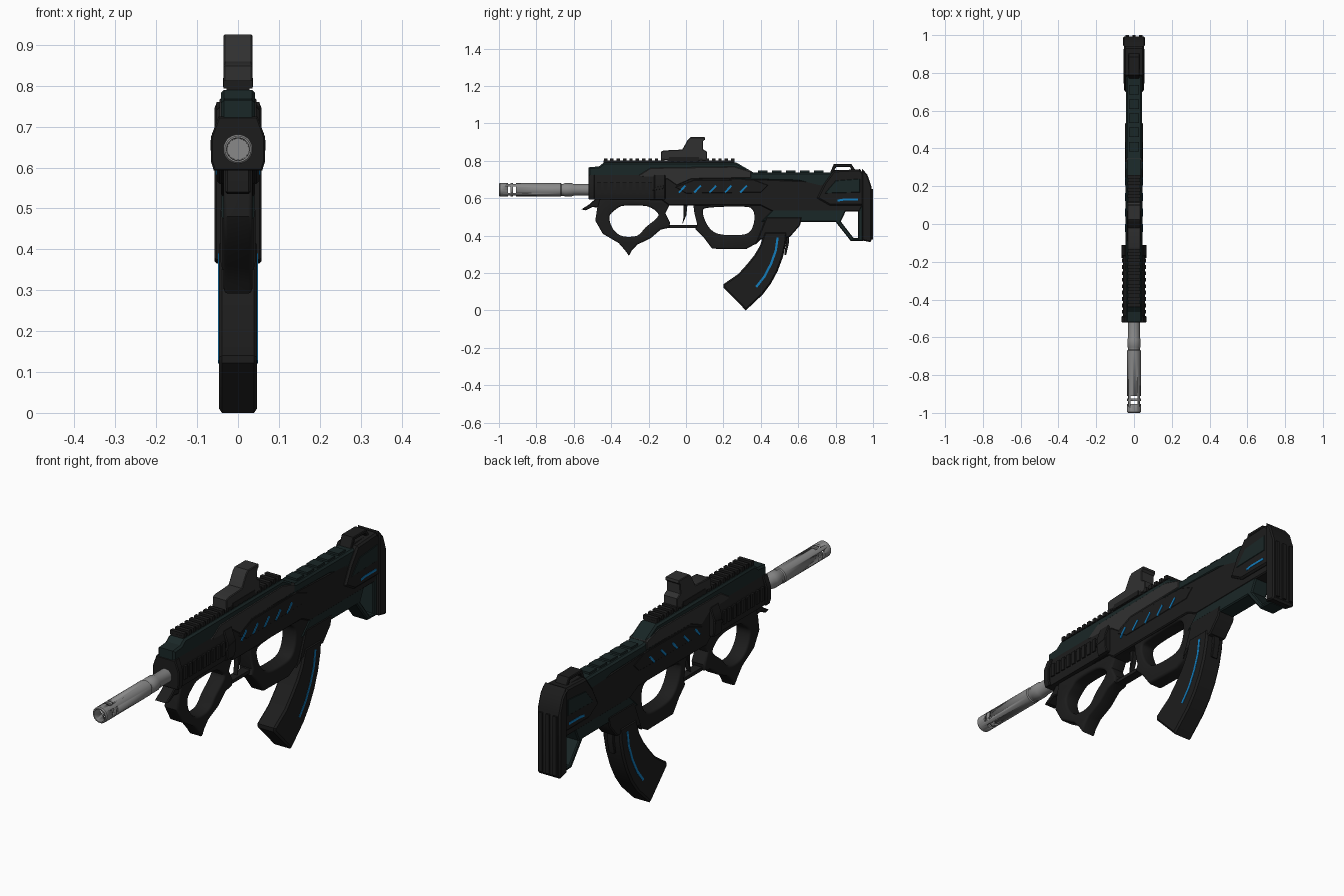
import bpy, bmesh, math
from mathutils import Matrix, Vector

SIDE = Matrix(((0, 0, 1, 0), (1, 0, 0, 0), (0, 1, 0, 0), (0, 0, 0, 1)))   # (y, z) profile, width on x
FRONT = Matrix(((1, 0, 0, 0), (0, 0, -1, 0), (0, 1, 0, 0), (0, 0, 0, 1)))  # (x, z) profile, depth on y


def material(name, r, g, b):
    m = bpy.data.materials.new(name)
    m.diffuse_color = (r, g, b, 1)
    return m


BLACK = material("black", 0.012, 0.012, 0.012)
TEAL = material("dark_teal", 0.010, 0.020, 0.020)
GREY = material("dark_grey", 0.030, 0.030, 0.030)
STEEL = material("steel", 0.25, 0.25, 0.25)
BLUE = material("blue", 0.006, 0.20, 0.50)


def add(name, bm, mat):
    bmesh.ops.remove_doubles(bm, verts=bm.verts, dist=0.0002)
    bmesh.ops.recalc_face_normals(bm, faces=bm.faces)
    me = bpy.data.meshes.new(name)
    bm.to_mesh(me)
    bm.free()
    ob = bpy.data.objects.new(name, me)
    bpy.context.collection.objects.link(ob)
    if mat:
        me.materials.append(mat)
    bpy.ops.object.select_all(action='DESELECT')
    ob.select_set(True)
    bpy.context.view_layer.objects.active = ob
    bpy.ops.object.shade_smooth_by_angle(angle=math.radians(32))
    return ob


def round_loop(pts, n=4):
    """Closed Catmull-Rom loop through the points."""
    p = [Vector(q) for q in pts]
    out = []
    for i in range(len(p)):
        a, b, c, d = (p[(i + k) % len(p)] for k in (-1, 0, 1, 2))
        for j in range(n):
            t = j / n
            out.append(0.5 * (2 * b + (c - a) * t + (2 * a - 5 * b + 4 * c - d) * t * t
                              + (3 * b - a - 3 * c + d) * t ** 3))
    return out


def plate(name, outline, hw, mat, bev=0.005, holes=(), res=0, frame=SIDE, shift=(0, 0, 0)):
    """Filled profile with holes, extruded both ways and chamfered."""
    cu = bpy.data.curves.new(name, 'CURVE')
    cu.dimensions, cu.fill_mode = '2D', 'BOTH'
    cu.extrude, cu.bevel_depth, cu.bevel_resolution, cu.offset = hw - bev, bev, res, -bev
    for loop in (outline, *holes):
        s = cu.splines.new('POLY')
        s.points.add(len(loop) - 1)
        for pt, q in zip(s.points, loop):
            pt.co = (q[0], q[1], 0, 1)
        s.use_cyclic_u = True
    tmp = bpy.data.objects.new(name + "_curve", cu)
    bpy.context.collection.objects.link(tmp)
    me = bpy.data.meshes.new_from_object(tmp.evaluated_get(bpy.context.evaluated_depsgraph_get()))
    bm = bmesh.new()
    bm.from_mesh(me)
    bm.transform(Matrix.Translation(shift) @ frame)
    bpy.data.objects.remove(tmp)
    return add(name, bm, mat)


def boxes(name, items, mat):
    """Boxes given as (centre, size), joined in one object."""
    bm = bmesh.new()
    for c, s in items:
        bmesh.ops.create_cube(bm, size=1, matrix=Matrix.Translation(c) @ Matrix.Diagonal((*s, 1)))
    return add(name, bm, mat)


def strip(name, path, w, hw, mat):
    """Thin band of width w along a side-view path, visible on both sides."""
    p = [Vector(q) for q in path]
    left, right = [], []
    for i, q in enumerate(p):
        d = (p[min(i + 1, len(p) - 1)] - p[max(i - 1, 0)]).normalized()
        n = Vector((-d.y, d.x)) * w / 2
        left.append(q + n)
        right.append(q - n)
    return plate(name, left + right[::-1], hw, mat, bev=0)


# Barrel: lathed tube with cross-cut muzzle ports
bm = bmesh.new()
prof = [(-0.85, 0), (-0.85, 0.026), (-1, 0.028), (-1, 0.032), (-0.995, 0.036), (-0.67, 0.036), (-0.665, 0.032),
        (-0.655, 0.032), (-0.65, 0.035), (-0.61, 0.035), (-0.60, 0.031), (-0.48, 0.031), (-0.48, 0)]
vs = [bm.verts.new((r, y, 0)) for y, r in prof]
es = [bm.edges.new(e) for e in zip(vs, vs[1:])]
bmesh.ops.spin(bm, geom=vs + es, cent=(0, 0, 0), axis=(0, 1, 0), angle=math.tau, steps=28)
bm.transform(Matrix.Translation((0, 0, 0.645)))
barrel = add("barrel", bm, STEEL)
for name, size in (("side_port_cutter", (0.2, 0.014, 0.036)), ("top_port_cutter", (0.036, 0.014, 0.2))):
    cutter = boxes(name, [((0, y, 0.645), size) for y in (-0.945, -0.917)], None)
    cutter.hide_render = True
    cutter.hide_viewport = True
    mod = barrel.modifiers.new(name, 'BOOLEAN')
    mod.operation, mod.object, mod.solver = 'DIFFERENCE', cutter, 'EXACT'

# Handguard: cross-section run along y, side ribs and end collars
half = [(0.042, 0.725), (0.05, 0.70), (0.058, 0.675), (0.058, 0.615), (0.052, 0.593)]
section = half + [(-x, z) for x, z in half[::-1]]
collar = [(x * 1.14, z) for x, z in section]
plate("handguard", section, 0.20, BLACK, frame=FRONT, shift=(0, -0.32, 0))
plate("front_collar", collar, 0.017, BLACK, 0.004, frame=FRONT, shift=(0, -0.505, 0))
plate("rear_collar", collar, 0.03, BLACK, 0.004, frame=FRONT, shift=(0, -0.14, 0))
boxes("handguard_ribs", [((s * 0.057, -0.465 + 0.034 * i, 0.655), (0.014, 0.02, 0.06))
                         for i in range(9) for s in (-1, 1)], BLACK)
plate("selector", [(-0.18, 0.64), (-0.12, 0.65), (-0.11, 0.67), (-0.165, 0.66)], 0.067, BLACK, 0.002)

# Main body
plate("receiver", [(-0.50, 0.72), (-0.50, 0.60), (-0.13, 0.59), (-0.09, 0.56), (0.40, 0.56), (0.46, 0.53),
                   (0.93, 0.53), (0.96, 0.6), (0.96, 0.68), (-0.05, 0.72)], 0.042, BLACK)
plate("upper_receiver", [(-0.52, 0.715), (-0.52, 0.765), (-0.465, 0.77), (-0.44, 0.79), (0.27, 0.79), (0.36, 0.738),
                         (0.80, 0.738), (0.80, 0.69), (0.72, 0.66), (0.60, 0.69), (0.36, 0.695)], 0.042, TEAL, 0.008)
plate("upper_cover", [(-0.27, 0.715), (-0.19, 0.765), (0.26, 0.772), (0.35, 0.745), (0.35, 0.705),
                      (0.03, 0.70), (-0.05, 0.665), (-0.10, 0.70)], 0.045, GREY, 0.006)
plate("side_panel", [(-0.06, 0.66), (0.04, 0.697), (0.36, 0.70), (0.44, 0.67), (0.40, 0.63), (0.0, 0.625)],
      0.044, BLACK, 0.003)
boxes("top_serrations", [((0, 0.41 + 0.075 * i, 0.738), (0.055, 0.05, 0.018)) for i in range(5)], TEAL)
for i in range(5):
    y = -0.038 + 0.082 * i
    strip(f"blue_slash_{i + 1}", [(y, 0.63), (y + 0.035, 0.667)], 0.01, 0.0465, BLUE)

# Rail
boxes("rail", [((0, -0.09, 0.793), (0.056, 0.70, 0.016))]
      + [((0, -0.43 + 0.034 * i, 0.803), (0.07, 0.018, 0.02)) for i in range(21)], BLACK)

# Sight
plate("sight", [(-0.134, 0.805), (-0.134, 0.848), (-0.12, 0.855), (-0.02, 0.86), (0.01, 0.913), (0.025, 0.926),
                (0.10, 0.926), (0.102, 0.914), (0.092, 0.905), (0.09, 0.862), (0.113, 0.848), (0.113, 0.80)],
      0.035, GREY, 0.003)
boxes("sight_clamp", [((0, -0.01, 0.808), (0.074, 0.16, 0.022))], BLACK)

# Stock
plate("stock_body", [(0.70, 0.60), (0.74, 0.68), (0.79, 0.748), (0.93, 0.755), (0.975, 0.70), (0.975, 0.56),
                     (0.77, 0.56)], 0.053, BLACK, 0.008)
plate("stock_panel", [(0.74, 0.625), (0.80, 0.695), (0.93, 0.705), (0.93, 0.63)], 0.055, TEAL, 0.003)
strip("stock_blue_line", [(0.81, 0.587), (0.84, 0.592), (0.92, 0.592)], 0.011, 0.0545, BLUE)
plate("stock_strut", [(0.40, 0.475), (0.47, 0.545), (0.95, 0.57), (0.95, 0.37), (0.88, 0.372), (0.80, 0.473)],
      0.04, TEAL, 0.005, holes=[[(0.828, 0.475), (0.855, 0.533), (0.92, 0.533), (0.92, 0.388), (0.895, 0.388)]])
plate("butt_pad", [(0.94, 0.375), (0.985, 0.365), (0.992, 0.375), (0.992, 0.66), (0.97, 0.725), (0.94, 0.76)],
      0.058, BLACK, 0.006)
boxes("butt_pad_ribs", [((x, 0.99, 0.515), (0.018, 0.02, 0.27)) for x in (-0.036, 0, 0.036)], BLACK)
plate("sling_loop", [(0.77, 0.735), (0.79, 0.782), (0.885, 0.782), (0.915, 0.735)], 0.03, BLACK, 0.003,
      holes=[[(0.795, 0.752), (0.803, 0.767), (0.876, 0.767), (0.885, 0.752)]])

# Grip frame with two hand openings
frame = [(-0.46, 0.60), (-0.475, 0.545), (-0.485, 0.48), (-0.445, 0.41), (-0.36, 0.36), (-0.325, 0.32),
         (-0.305, 0.292), (-0.29, 0.32), (-0.26, 0.352), (-0.19, 0.385), (-0.135, 0.432), (-0.09, 0.442),
         (-0.085, 0.47), (-0.11, 0.52), (-0.09, 0.56), (0.04, 0.56), (0.045, 0.52), (0.06, 0.46), (0.05, 0.435),
         (0.095, 0.39), (0.14, 0.33), (0.32, 0.327), (0.38, 0.36), (0.43, 0.45), (0.49, 0.54), (0.42, 0.58),
         (-0.10, 0.59)]
front_hole = [(-0.41, 0.50), (-0.375, 0.54), (-0.33, 0.56), (-0.21, 0.557), (-0.15, 0.52), (-0.16, 0.49),
              (-0.215, 0.445), (-0.26, 0.40), (-0.34, 0.397), (-0.39, 0.435)]
rear_hole = [(0.09, 0.53), (0.13, 0.55), (0.30, 0.555), (0.355, 0.54), (0.365, 0.48), (0.34, 0.42),
             (0.28, 0.403), (0.17, 0.41), (0.115, 0.455)]
plate("grip_frame", frame, 0.036, BLACK, 0.01, holes=[round_loop(front_hole), round_loop(rear_hole)], res=2)
plate("front_hook", [(-0.56, 0.54), (-0.535, 0.535), (-0.50, 0.553), (-0.44, 0.545), (-0.40, 0.60), (-0.48, 0.60),
                     (-0.52, 0.565)], 0.03, BLACK, 0.004)
boxes("trigger_guard", [((0, -0.02, 0.448), (0.04, 0.17, 0.015))], BLACK)
plate("trigger", [(-0.015, 0.57), (0.008, 0.57), (0.002, 0.51), (-0.02, 0.458), (-0.012, 0.51)], 0.012, BLACK, 0.002)

# Magazine
plate("magazine_well", [(0.37, 0.35), (0.43, 0.50), (0.62, 0.50), (0.61, 0.455), (0.555, 0.392), (0.40, 0.38)],
      0.043, BLACK)
plate("magazine", [(0.42, 0.42), (0.395, 0.345), (0.365, 0.295), (0.325, 0.245), (0.28, 0.195), (0.20, 0.14),
                   (0.20, 0.122), (0.32, 0.0), (0.41, 0.085), (0.455, 0.145), (0.49, 0.21), (0.518, 0.285),
                   (0.535, 0.36), (0.54, 0.42)], 0.047, BLACK, 0.008)
strip("magazine_blue_line", [(0.49, 0.39), (0.48, 0.32), (0.455, 0.25), (0.42, 0.182), (0.375, 0.125)],
      0.012, 0.0485, BLUE)
plate("magazine_release", [(0.525, 0.41), (0.55, 0.41), (0.55, 0.36), (0.535, 0.295), (0.525, 0.30), (0.535, 0.36)],
      0.015, BLACK, 0.002)
